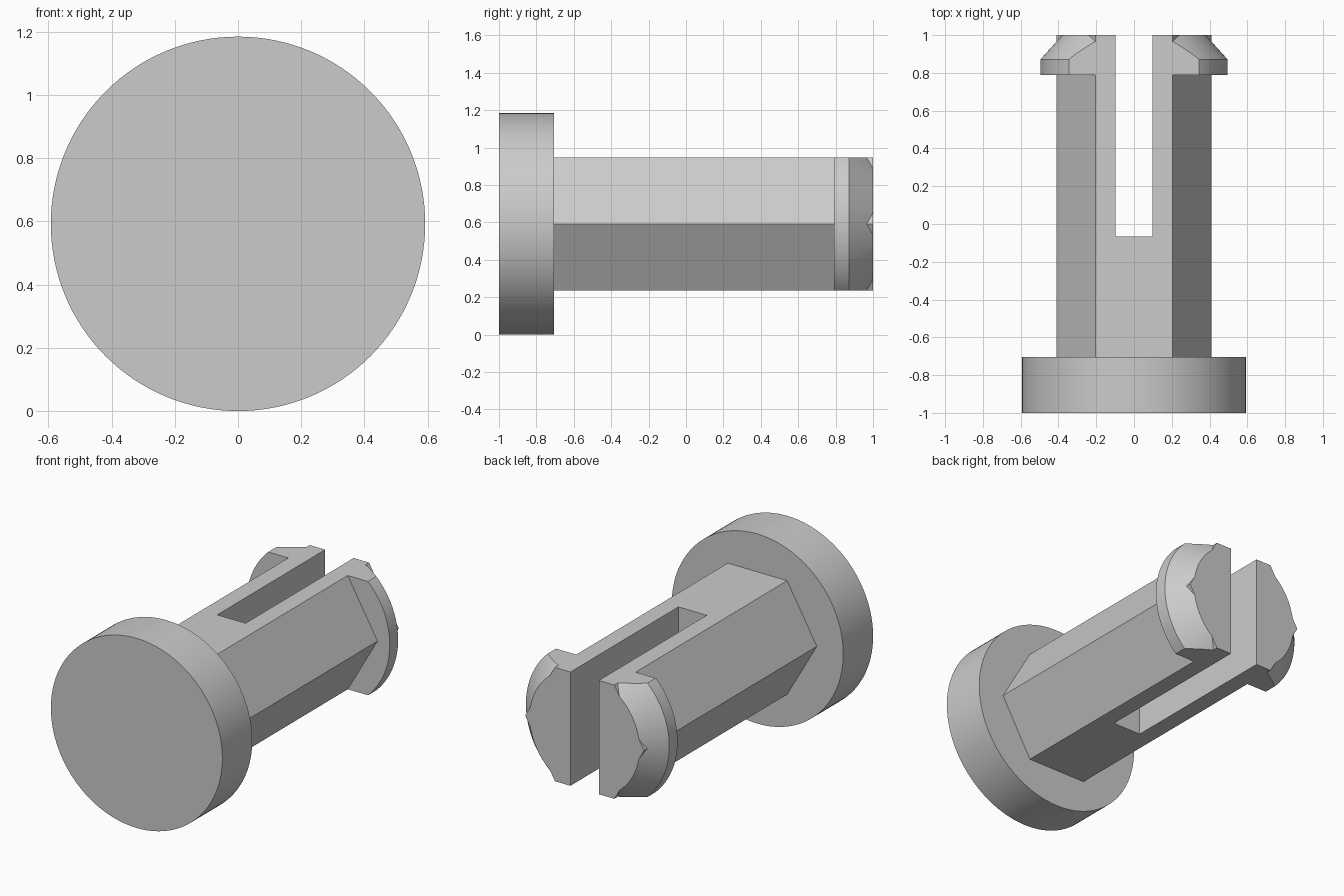
import bpy
import bmesh
import math
from mathutils import Matrix, Vector

cube = bpy.data.objects.get("Cube")
if cube:
    bpy.data.objects.remove(cube, do_unlink=True)

AXIS_Z = 0.592                      # height of the shared axis
HEX_R = 0.41                        # shank corner radius
FLAT = HEX_R * math.cos(math.pi / 6)  # shank half height

grey = bpy.data.materials.new("plain grey")
grey.use_nodes = True
grey.diffuse_color = (0.6, 0.6, 0.6, 1)
grey.node_tree.nodes["Principled BSDF"].inputs["Base Color"].default_value = (0.6, 0.6, 0.6, 1)


def make_object(name, bm):
    bmesh.ops.recalc_face_normals(bm, faces=bm.faces)
    mesh = bpy.data.meshes.new(name)
    bm.to_mesh(mesh)
    bm.free()
    mesh.materials.append(grey)
    obj = bpy.data.objects.new(name, mesh)
    bpy.context.collection.objects.link(obj)
    return obj


def turned(name, profile, sides):
    """Closed solid turned around the y axis from (radius, y) rings."""
    bm = bmesh.new()
    rings = []
    for r, y in profile:
        angles = [2 * math.pi * i / sides for i in range(sides)]
        rings.append([bm.verts.new((r * math.cos(a), y, AXIS_Z + r * math.sin(a)))
                      for a in angles])
    for a, b in zip(rings, rings[1:]):
        for i in range(sides):
            j = (i + 1) % sides
            bm.faces.new((a[i], a[j], b[j], b[i]))
    bm.faces.new(rings[0])
    bm.faces.new(rings[-1])
    return make_object(name, bm)


def box(name, centre, size):
    bm = bmesh.new()
    bmesh.ops.create_cube(bm, size=1, matrix=Matrix.Translation(Vector(centre))
                          @ Matrix.Diagonal((*size, 1)))
    return make_object(name, bm)


def combine(target, other, operation):
    mod = target.modifiers.new(operation.lower(), 'BOOLEAN')
    mod.object, mod.operation, mod.solver = other, operation, 'EXACT'
    bpy.context.view_layer.objects.active = target
    bpy.ops.object.modifier_apply(modifier=mod.name)
    bpy.data.objects.remove(other, do_unlink=True)


# Round head
head = turned("head", [(0.592, -1), (0.592, -0.705)], 128)

# Hexagonal shank
shank = turned("slotted_shank", [(HEX_R, -0.705), (HEX_R, 1)], 6)

# Chamfered snap barb, trimmed level with the shank flats
barb = turned("barb", [(0.495, 0.79), (0.495, 0.872), (0.379, 1)], 128)
combine(barb, box("barb_trim", (0, 0.9, AXIS_Z), (2, 1, 2 * FLAT)), 'INTERSECT')
combine(shank, barb, 'UNION')

# Slot that splits the end into two prongs
combine(shank, box("slot_cutter", (0, 0.5175, AXIS_Z), (0.196, 1.165, 2)), 'DIFFERENCE')

# Smooth round walls, sharp edges elsewhere
for obj in (head, shank):
    bpy.ops.object.select_all(action='DESELECT')
    obj.select_set(True)
    bpy.context.view_layer.objects.active = obj
    bpy.ops.object.shade_smooth_by_angle(angle=math.radians(25))
